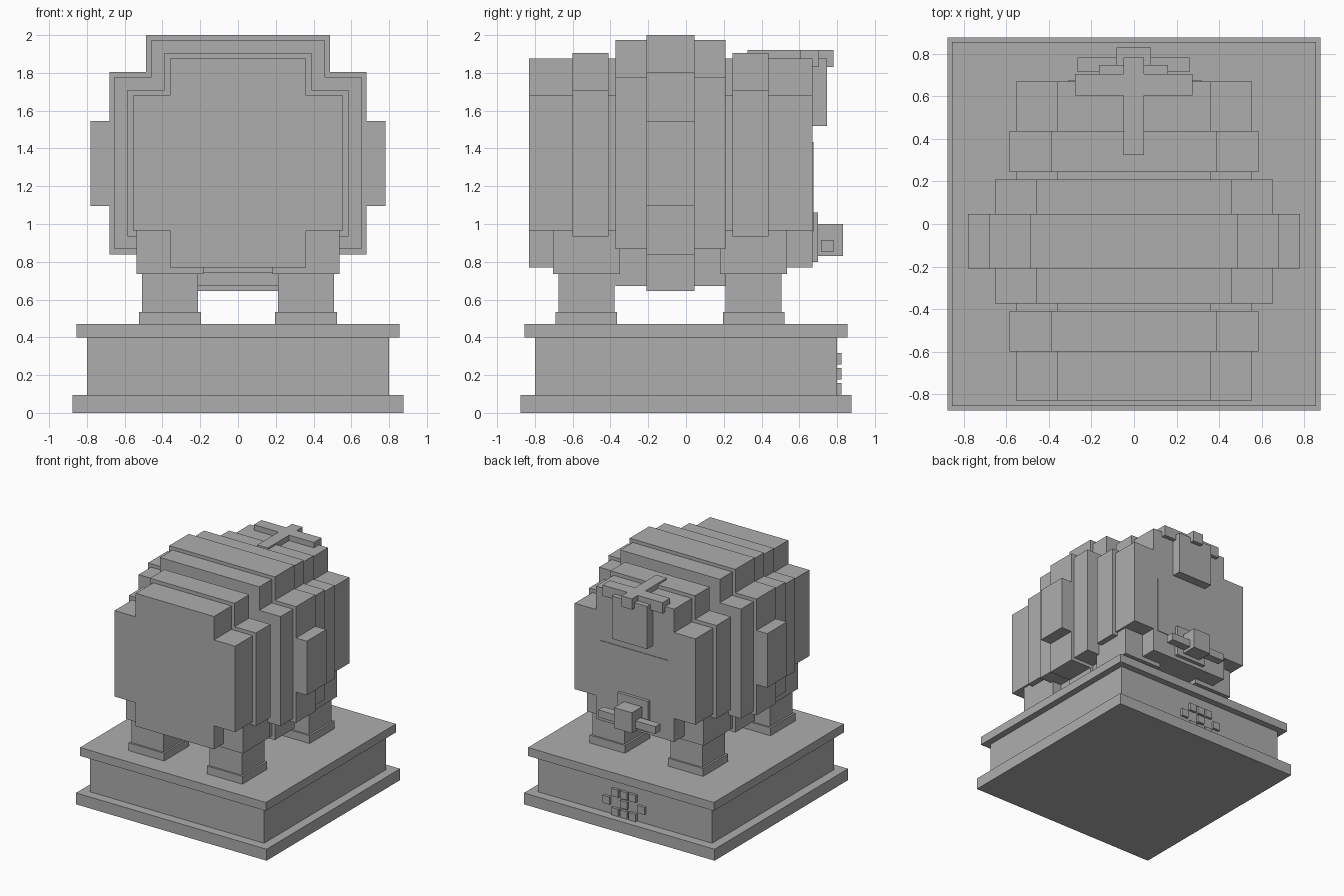
import bpy, bmesh

if "Cube" in bpy.data.objects:
    bpy.data.objects.remove(bpy.data.objects["Cube"])

stone = bpy.data.materials.new("stone grey")
stone.diffuse_color = (0.42, 0.42, 0.42, 1)
stone.use_nodes = True
stone.node_tree.nodes["Principled BSDF"].inputs["Base Color"].default_value = stone.diffuse_color


def make(name, bm):
    bmesh.ops.recalc_face_normals(bm, faces=bm.faces)
    me = bpy.data.meshes.new(name)
    bm.to_mesh(me)
    bm.free()
    me.materials.append(stone)
    ob = bpy.data.objects.new(name, me)
    bpy.context.collection.objects.link(ob)
    return ob


def box(name, x, y, z):
    """Box from (min, max) ranges along each axis."""
    bm = bmesh.new()
    bmesh.ops.create_cube(bm, size=1)
    for v in bm.verts:
        for i, (lo, hi) in enumerate((x, y, z)):
            v.co[i] = lo if v.co[i] < 0 else hi
    return make(name, bm)


def slab(name, y, grow):
    """Notched body section: the base outline pushed outward by grow."""
    w, n = 0.555 + grow, 0.36 + grow
    b0, b1 = 0.77 - grow, 0.965 - grow
    t0, t1 = 1.68 + grow, 1.875 + grow
    half = [(n, b0), (n, b1), (w, b1), (w, t0), (n, t0), (n, t1)]
    outline = half + [(-px, pz) for px, pz in reversed(half)]
    bm = bmesh.new()
    face = bm.faces.new([bm.verts.new((px, y[0], pz)) for px, pz in outline])
    ext = bmesh.ops.extrude_face_region(bm, geom=[face])
    for v in ext["geom"]:
        if isinstance(v, bmesh.types.BMVert):
            v.co.y = y[1]
    return make(name, bm)


# Pedestal
box("pedestal_foot", (-0.877, 0.877), (-0.877, 0.877), (0, 0.095))
box("pedestal_block", (-0.80, 0.80), (-0.80, 0.80), (0.095, 0.40))
box("pedestal_top", (-0.855, 0.855), (-0.855, 0.855), (0.40, 0.47))

# Emblem of small blocks on the back of the pedestal
for row, cols in enumerate([(-1, 0, 1), (-2, 0, 2), (-1, 0, 1)]):
    z = 0.128 + row * 0.079
    for c in cols:
        x = c * 0.08
        box("emblem_block", (x - 0.032, x + 0.032), (0.79, 0.822),
            (z - 0.031, z + 0.031))

# Body sections
slab("body", (-0.83, 0.67), 0)
slab("front_band", (-0.60, -0.41), 0.03)
slab("rear_band", (0.245, 0.437), 0.03)
slab("middle_band", (-0.373, 0.21), 0.098)
slab("centre_band", (-0.21, 0.046), 0.126)

# Legs and side plates
for side in (-1, 1):
    for yc in (-0.527, 0.358):
        for part, r, z in (("thigh", 0.178, (0.735, 0.97)),
                           ("shin", 0.148, (0.53, 0.74)),
                           ("hoof", 0.163, (0.47, 0.535))):
            xc = side * 0.36
            box(part, (xc - r, xc + r), (yc - r, yc + r), z)
    box("side_plate", sorted((side * 0.67, side * 0.78)),
        (-0.21, 0.046), (1.095, 1.545))

# Crest and forehead
box("crest_strip", (-0.05, 0.047), (0.325, 0.782), (1.83, 1.92))
box("crest_bar", (-0.278, 0.275), (0.605, 0.705), (1.83, 1.92))
box("forehead", (-0.165, 0.16), (0.66, 0.747), (1.52, 1.875))

# Face
box("face_panel", (-0.31, 0.32), (0.66, 0.675), (0.96, 1.435))
box("muzzle_plate", (-0.14, 0.14), (0.66, 0.70), (0.80, 1.06))
box("snout", (-0.083, 0.08), (0.69, 0.83), (0.83, 1.0))
box("tusk_bar", (-0.265, 0.26), (0.715, 0.782), (0.853, 0.915))
